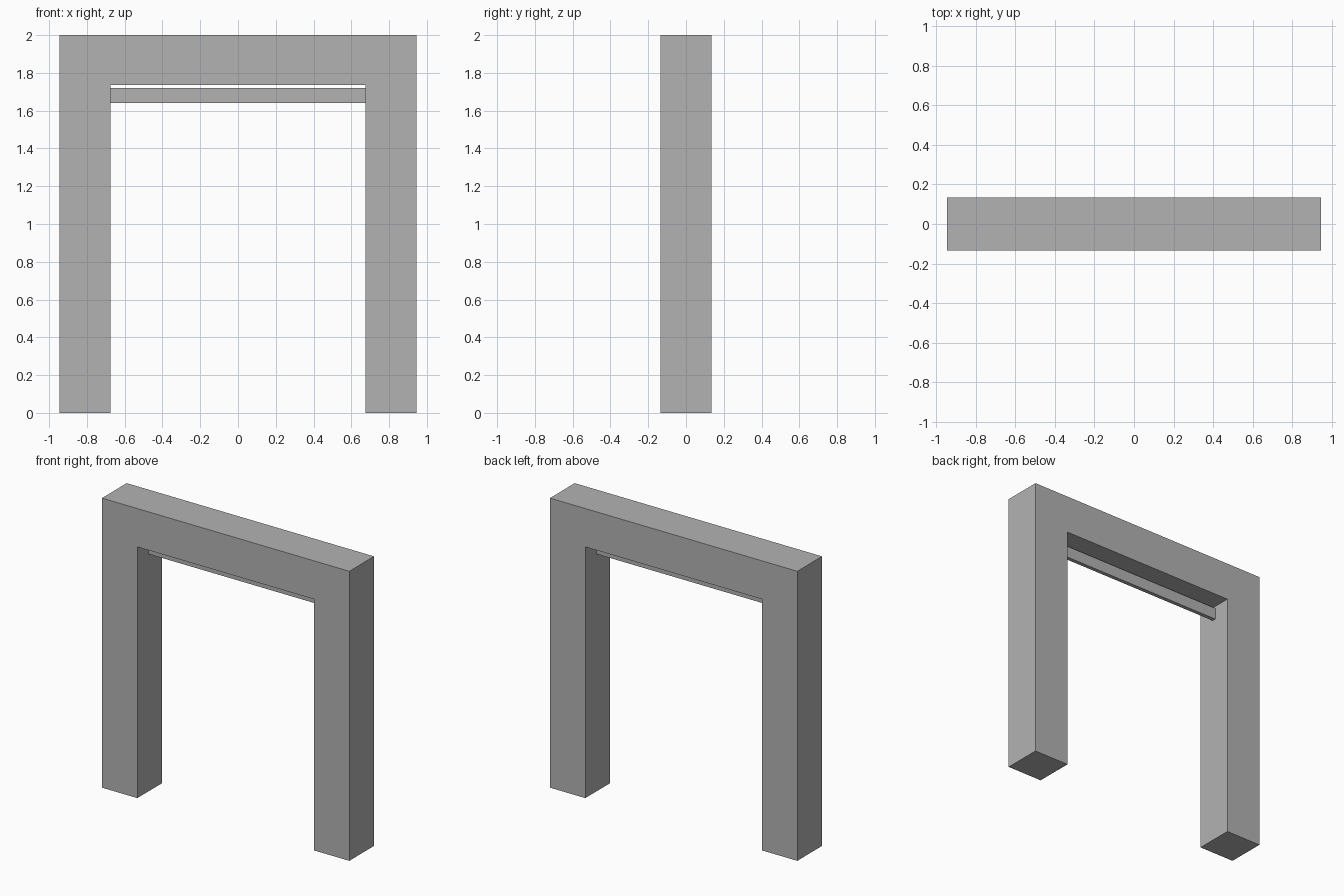
import bpy
import bmesh

cube = bpy.data.objects.get("Cube")
if cube:
    bpy.data.objects.remove(cube, do_unlink=True)

grey = bpy.data.materials.new("plain grey")
grey.use_nodes = True
colour = (0.45, 0.45, 0.45, 1)
grey.diffuse_color = colour
grey.node_tree.nodes["Principled BSDF"].inputs["Base Color"].default_value = colour

HALF_WIDTH, HALF_OPENING = 0.945, 0.675
HALF_DEPTH = 0.135
BEAM_BOTTOM, HEIGHT = 1.735, 2.0


def extruded(name, profile, half_depth):
    """Extrude an x-z outline along y, centred on y = 0."""
    bm = bmesh.new()
    face = bm.faces.new([bm.verts.new((x, -half_depth, z)) for x, z in profile])
    grown = bmesh.ops.extrude_face_region(bm, geom=[face], use_keep_orig=True)
    moved = [g for g in grown["geom"] if isinstance(g, bmesh.types.BMVert)]
    bmesh.ops.translate(bm, verts=moved, vec=(0, 2 * half_depth, 0))
    bmesh.ops.recalc_face_normals(bm, faces=bm.faces)
    mesh = bpy.data.meshes.new(name)
    bm.to_mesh(mesh)
    bm.free()
    mesh.materials.append(grey)
    obj = bpy.data.objects.new(name, mesh)
    bpy.context.collection.objects.link(obj)
    return obj


# Doorway frame: two posts and the beam in one outline
right_half = [(-HALF_OPENING, BEAM_BOTTOM), (-HALF_OPENING, 0),
              (-HALF_WIDTH, 0), (-HALF_WIDTH, HEIGHT)]
left_half = [(-x, z) for x, z in reversed(right_half)]
extruded("door_frame", right_half + left_half, HALF_DEPTH)

# Thin rail hanging just below the beam, between the posts
low, high = 1.64, 1.72
extruded("hanging_rail", [(-HALF_OPENING, low), (HALF_OPENING, low),
                          (HALF_OPENING, high), (-HALF_OPENING, high)], 0.0135)
